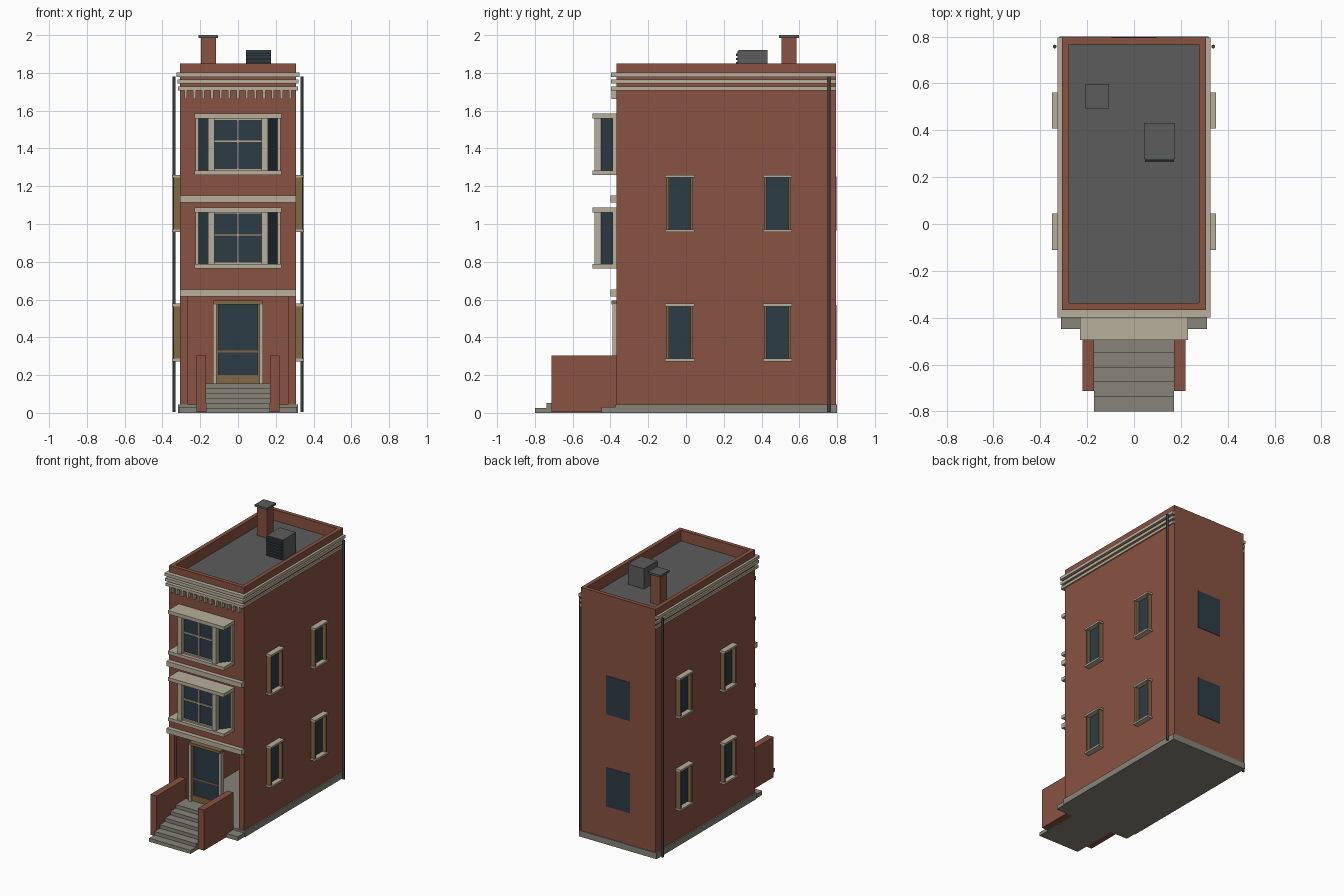
import bpy
import bmesh
from math import radians

cube = bpy.data.objects.get("Cube")
if cube:
    bpy.data.objects.remove(cube, do_unlink=True)


def material(name, r, g, b):
    m = bpy.data.materials.new(name)
    m.use_nodes = True
    m.diffuse_color = (r, g, b, 1)
    m.node_tree.nodes["Principled BSDF"].inputs["Base Color"].default_value = (r, g, b, 1)
    return m


BRICK = material("red brick", .25, .085, .052)
TRIM = material("cream trim", .48, .43, .33)
STONE = material("grey stone", .24, .23, .19)
ROOF = material("roof grey", .107, .107, .107)
GLASS = material("dark glass", .026, .045, .062)
WOOD = material("tan wood", .22, .14, .06)
METAL = material("dark metal", .05, .053, .057)


def prism(bm, points, z0, z1):
    """Extrude a flat outline from z0 to z1."""
    face = bm.faces.new([bm.verts.new((x, y, z0)) for x, y in points])
    top = bmesh.ops.extrude_face_region(bm, geom=[face])["geom"]
    verts = [v for v in top if isinstance(v, bmesh.types.BMVert)]
    bmesh.ops.translate(bm, verts=verts, vec=(0, 0, z1 - z0))


def build(name, mat, prisms):
    bm = bmesh.new()
    for points, z0, z1 in prisms:
        prism(bm, points, z0, z1)
    bmesh.ops.recalc_face_normals(bm, faces=bm.faces)
    mesh = bpy.data.meshes.new(name)
    bm.to_mesh(mesh)
    bm.free()
    mesh.materials.append(mat)
    obj = bpy.data.objects.new(name, mesh)
    bpy.context.collection.objects.link(obj)
    return obj


def box(x0, x1, y0, y1, z0, z1):
    return [(x0, y0), (x1, y0), (x1, y1), (x0, y1)], z0, z1


def wide(x, y0, y1, z0, z1):
    """Box centred on x = 0."""
    return box(-x, x, y0, y1, z0, z1)


def pair(x0, x1, y0, y1, z0, z1):
    """A box and its mirror image."""
    return [box(x0, x1, y0, y1, z0, z1), box(-x1, -x0, y0, y1, z0, z1)]


W, FRONT, BACK, TOP = .308, -.368, .795, 1.85
WALL = .03

# Hollow brick shell, open at the ground floor front between two piers
build("side_walls", BRICK, pair(W - WALL, W, FRONT, BACK, .01, TOP))
build("back_wall", BRICK, [wide(W - WALL, BACK - WALL, BACK, .01, TOP)])
build("front_wall", BRICK, [wide(W - WALL, FRONT, FRONT + WALL, .62, TOP)])
build("front_piers", BRICK, pair(.265, W - WALL, FRONT, FRONT + WALL, .01, .62))
build("roof_deck", ROOF, [wide(W - WALL, FRONT + WALL, BACK - WALL, 1.74, 1.77)])
build("foundation", STONE, [wide(.318, FRONT - .004, .8, 0, .045),
                            wide(.312, -.448, FRONT, 0, .03)])

# Entrance steps and their brick side walls
build("front_steps", STONE, [wide(.17, -.8 + .0625 * i, FRONT, .026 * i, .026 * (i + 1))
                             for i in range(6)])
build("step_side_walls", BRICK, pair(.17, .22, -.713, FRONT, .005, .305))

# Door
build("door_glass", GLASS, [wide(.106, FRONT, FRONT + .012, .2, .58)])
build("door_frame", WOOD, [wide(.13, -.395, FRONT + .015, .575, .595),
                           wide(.106, FRONT - .006, FRONT + .015, .15, .2),
                           wide(.106, FRONT - .006, FRONT, .32, .331)]
      + pair(.104, .114, FRONT - .008, FRONT + .015, .15, .577))
build("door_posts", TRIM, pair(.114, .132, -.39, FRONT + .015, .15, .577))

# Horizontal trim across the front
build("belt_courses", TRIM, [wide(W, -.4, FRONT, z, z + .036) for z in (.617, 1.115)])
cornice = []
for x, z, h in ((.318, 1.708, .02), (.32, 1.743, .022), (.326, 1.779, .022)):
    cornice += [wide(x, -.398, FRONT, z, z + h)] + pair(W, x, FRONT, BACK, z, z + h)
build("cornice", TRIM, cornice)
build("dentils", TRIM, [box(x - .007, x + .007, -.395, FRONT, 1.663, 1.708)
                        for x in [-.276 + .046 * i for i in range(13)]])

# Two angled bay windows
for floor, z0, z1 in (("lower", .765, 1.088), ("upper", 1.26, 1.585)):
    lo, hi, mid = z0 + .024, z1 - .026, (z0 + z1) / 2 + .015
    build(floor + "_bay_glass", GLASS,
          [([(-.212, FRONT), (-.21, -.385), (-.155, -.455), (.155, -.455),
             (.21, -.385), (.212, FRONT)], lo, hi)])
    build(floor + "_bay_slabs", TRIM, [wide(.23, -.495, FRONT, z0, lo),
                                       wide(.23, -.495, FRONT, hi, z1)])
    build(floor + "_bay_posts", TRIM, pair(.124, .159, -.485, -.445, lo, hi)
          + pair(.21, .224, -.388, FRONT, lo, hi))
    build(floor + "_bay_bars", TRIM, [wide(.006, -.464, -.45, lo, hi),
                                      wide(.124, -.464, -.45, mid - .006, mid + .006),
                                      wide(.124, -.47, -.45, lo, lo + .01),
                                      wide(.124, -.47, -.45, hi - .01, hi)])

# Side windows on both walls, and plain back windows
glass, frames, slabs, back_glass = [], [], [], []
for z0, z1 in ((.28, .57), (.965, 1.252)):
    back_glass.append(wide(.097, BACK, BACK + .003, z0, z1))
    for y in (-.033, .485):
        glass += pair(W, W + .006, y - .06, y + .06, z0, z1)
        for s in (-1, 1):
            edge = sorted((y + s * .058, y + s * .07))
            frames += pair(W, .342, *edge, z0, z1)
        for z in (z0 - .007, z1 - .006):
            slabs += pair(W, .35, y - .077, y + .077, z, z + .014)
build("side_window_glass", GLASS, glass)
build("side_window_frames", WOOD, frames)
build("side_window_sills_and_lintels", TRIM, slabs)
build("back_window_glass", GLASS, back_glass)

# Downpipes
for side, x in (("left", .338), ("right", -.338)):
    bpy.ops.mesh.primitive_cylinder_add(vertices=12, radius=.008, depth=1.775,
                                        location=(x, .757, .8925))
    pipe = bpy.context.object
    pipe.name = side + "_downpipe"
    pipe.data.materials.append(METAL)
    bpy.ops.object.shade_smooth_by_angle(angle=radians(40))

# Chimney and roof unit
build("chimney", BRICK, [box(-.197, -.117, .505, .585, 1.765, 1.987)])
build("chimney_cap", ROOF, [box(-.208, -.106, .493, .597, 1.985, 2)])
build("roof_unit", ROOF, [box(.042, .175, .277, .432, 1.765, 1.92)])
build("roof_unit_grille", GLASS, [box(.046, .171, .272, .277, 1.775, 1.916)])
build("roof_unit_slats", METAL, [box(.046, .171, .264, .273, z, z + .012)
                                 for z in [1.78 + .022 * i for i in range(6)]])
